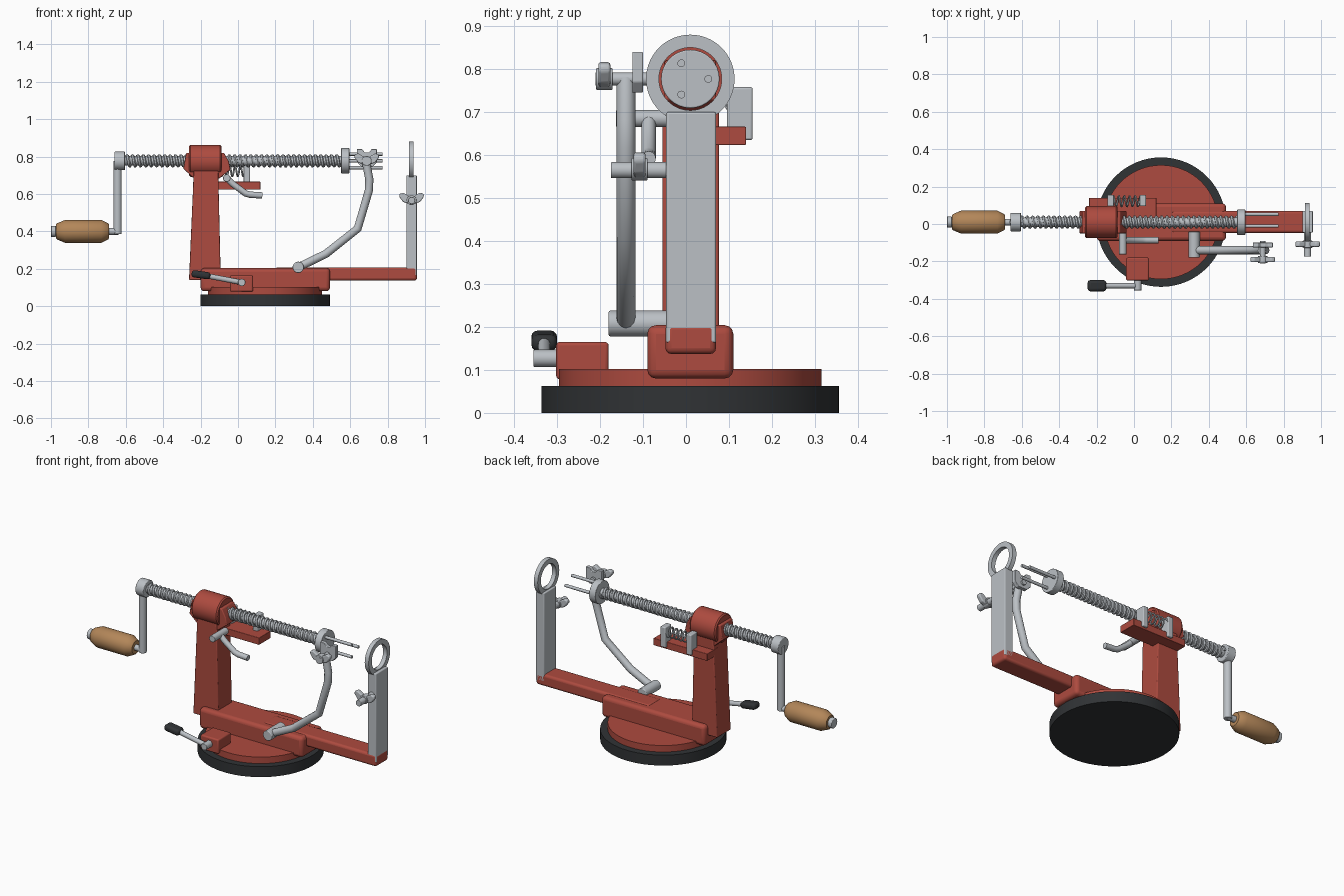
import bpy, bmesh, math
from mathutils import Vector

if "Cube" in bpy.data.objects:
    bpy.data.objects.remove(bpy.data.objects["Cube"])


def material(name, rgb):
    m = bpy.data.materials.new(name)
    m.diffuse_color = (*rgb, 1)
    m.use_nodes = True
    m.node_tree.nodes["Principled BSDF"].inputs["Base Color"].default_value = m.diffuse_color
    return m


RED = material("red_enamel", (0.42, 0.07, 0.05))
BLACK = material("black_rubber", (0.03, 0.033, 0.036))
WOOD = material("wood", (0.45, 0.24, 0.10))
STEEL = material("steel", (0.50, 0.53, 0.56))
AXIS_Y, AXIS_Z = 0.01, 0.777          # centre line of the screw


def finish(ob, name, mat, bevel=0):
    ob.name = name
    ob.data.materials.clear()
    ob.data.materials.append(mat)
    if bevel:
        b = ob.modifiers.new("bevel", 'BEVEL')
        b.width, b.segments, b.limit_method = bevel, 3, 'ANGLE'
    bpy.ops.object.select_all(action='DESELECT')
    ob.select_set(True)
    bpy.context.view_layer.objects.active = ob
    bpy.ops.object.shade_smooth_by_angle(angle=math.radians(35))
    return ob


def from_bmesh(bm, name, mat, bevel=0):
    bmesh.ops.recalc_face_normals(bm, faces=bm.faces)
    me = bpy.data.meshes.new(name)
    bm.to_mesh(me)
    bm.free()
    ob = bpy.data.objects.new(name, me)
    bpy.context.collection.objects.link(ob)
    return finish(ob, name, mat, bevel)


def box(name, lo, hi, mat, bevel=0.005):
    bm = bmesh.new()
    bmesh.ops.create_cube(bm, size=1)
    lo, hi = Vector(lo), Vector(hi)
    for v in bm.verts:
        v.co = (lo + hi) / 2 + v.co * (hi - lo)
    return from_bmesh(bm, name, mat, bevel)


def rod(name, a, b, r, mat=STEEL, sides=32, bevel=0):
    a, b = Vector(a), Vector(b)
    bpy.ops.mesh.primitive_cylinder_add(vertices=sides, radius=r, depth=(b - a).length, location=(a + b) / 2)
    ob = bpy.context.object
    ob.rotation_euler = (b - a).to_track_quat('Z', 'Y').to_euler()
    return finish(ob, name, mat, bevel)


def prism(name, xz, y0, y1, mat, bevel=0):
    """Front-view outline pushed from y0 to y1."""
    bm = bmesh.new()
    f = bm.faces.new([bm.verts.new((x, y0, z)) for x, z in xz])
    ext = bmesh.ops.extrude_face_region(bm, geom=[f])
    vs = [g for g in ext["geom"] if isinstance(g, bmesh.types.BMVert)]
    bmesh.ops.translate(bm, verts=vs, vec=(0, y1 - y0, 0))
    return from_bmesh(bm, name, mat, bevel)


def lathe_x(name, profile, y, z, mat, sides=48, closed=False):
    """Spin (x, radius) points about a line parallel to x."""
    bm = bmesh.new()
    vs = [bm.verts.new((x, y + r, z)) for x, r in profile]
    edges = [bm.edges.new(p) for p in zip(vs, vs[1:] + vs[:1] if closed else vs[1:])]
    bmesh.ops.spin(bm, geom=vs + edges, cent=(0, y, z), axis=(1, 0, 0), angle=math.tau, steps=sides)
    bmesh.ops.remove_doubles(bm, verts=bm.verts, dist=1e-5)
    return from_bmesh(bm, name, mat)


def tube(name, pts, r, mat=STEEL, res=4):
    cu = bpy.data.curves.new(name, 'CURVE')
    cu.dimensions, cu.bevel_depth, cu.bevel_resolution, cu.use_fill_caps = '3D', r, res, True
    sp = cu.splines.new('POLY')
    sp.points.add(len(pts) - 1)
    for p, co in zip(sp.points, pts):
        p.co = (*co, 1)
    ob = bpy.data.objects.new(name, cu)
    bpy.context.collection.objects.link(ob)
    bpy.ops.object.select_all(action='DESELECT')
    ob.select_set(True)
    bpy.context.view_layer.objects.active = ob
    bpy.ops.object.convert(target='MESH')
    return finish(bpy.context.object, name, mat)


def helix(name, x0, x1, y, z, radius, turns, wire, steps=18):
    n = int(turns * steps)
    pts = [(x0 + (x1 - x0) * i / n, y + radius * math.cos(i * math.tau / steps),
            z + radius * math.sin(i * math.tau / steps)) for i in range(n + 1)]
    return tube(name, pts, wire, res=1)


def wing_nut(name, x, y, z):
    rod(name + "_hub", (x, y - 0.019, z), (x, y + 0.019, z), 0.026, bevel=0.003)
    for s, side in ((-1, "left"), (1, "right")):
        outline = [(x + s * dx, z + dz) for dx, dz in
                   ((0.008, -0.022), (0.045, -0.010), (0.066, 0.018), (0.064, 0.034), (0.045, 0.040), (0.008, 0.018))]
        prism(f"{name}_{side}_wing", outline, y - 0.014, y + 0.014, STEEL, 0.006)


# suction base
rod("rubber_base", (0.145, 0.01, 0), (0.145, 0.01, 0.063), 0.346, BLACK, 64)
rod("base_disc", (0.145, 0.01, 0.06), (0.145, 0.01, 0.102), 0.305, RED, 64)
box("body", (-0.2, -0.09, 0.08), (0.492, 0.11, 0.204), RED, 0.02)
box("long_arm", (0.2, -0.048, 0.137), (0.957, 0.07, 0.208), RED, 0.014)

# suction lever
box("lever_block", (-0.042, -0.302, 0.078), (0.08, -0.18, 0.165), RED, 0.008)
rod("lever_pivot", (0.02, -0.355, 0.127), (0.02, -0.29, 0.127), 0.02, bevel=0.003)
rod("lever_rod", (0.02, -0.33, 0.127), (-0.18, -0.33, 0.165), 0.014)
grip = box("lever_grip", (-0.05, -0.03, -0.019), (0.05, 0.03, 0.019), BLACK, 0.015)
grip.location, grip.rotation_euler = (-0.198, -0.33, 0.168), (0, math.radians(8), 0)

# column and screw head
prism("column", [(-0.262, 0.14), (-0.092, 0.14), (-0.106, 0.73), (-0.236, 0.73)], -0.055, 0.077, RED, 0.005)
prism("head_block", [(-0.292, 0.735), (-0.235, 0.683), (-0.1, 0.683), (-0.04, 0.73), (-0.05, 0.775),
                     (-0.075, 0.82), (-0.277, 0.82)], -0.05, 0.07, RED, 0.005)
lathe_x("head_barrel", [(-0.262, 0), (-0.262, 0.078), (-0.255, 0.085), (-0.095, 0.085), (-0.088, 0.078), (-0.088, 0)],
        AXIS_Y, AXIS_Z, RED)

# feed screw with fork
rod("screw_core", (-0.64, AXIS_Y, AXIS_Z), (0.56, AXIS_Y, AXIS_Z), 0.025)
helix("screw_thread", -0.6, 0.55, AXIS_Y, AXIS_Z, 0.027, 40, 0.009)
rod("fork_hub", (0.552, AXIS_Y, AXIS_Z), (0.595, AXIS_Y, AXIS_Z), 0.068, bevel=0.003)
for i in range(3):
    a = i * math.tau / 3
    y, z = AXIS_Y + 0.042 * math.cos(a), AXIS_Z + 0.042 * math.sin(a)
    rod(f"fork_prong_{i + 1}", (0.58, y, z), (0.772, y, z), 0.009, sides=16)

# crank and wooden handle
rod("crank_hub", (-0.66, AXIS_Y, AXIS_Z), (-0.605, AXIS_Y, AXIS_Z), 0.05, bevel=0.004)
rod("crank_arm", (-0.644, AXIS_Y, 0.385), (-0.644, AXIS_Y, AXIS_Z), 0.022, bevel=0.003)
rod("handle_pin", (-0.99, AXIS_Y, 0.4), (-0.64, AXIS_Y, 0.4), 0.018)
rod("handle_cap", (-1.0, AXIS_Y, 0.4), (-0.974, AXIS_Y, 0.4), 0.03, bevel=0.004)
lathe_x("handle_grip", [(-0.972, 0), (-0.972, 0.038), (-0.968, 0.043), (-0.925, 0.061), (-0.73, 0.061),
                        (-0.694, 0.043), (-0.69, 0.038), (-0.69, 0)], AXIS_Y, 0.4, WOOD)

# spring shelf behind the head
box("spring_shelf", (-0.24, 0.03, 0.623), (0.12, 0.14, 0.666), RED, 0.003)
box("spring_post_left", (-0.143, 0.095, 0.635), (-0.108, 0.155, 0.758), STEEL)
box("spring_post_right", (0.03, 0.095, 0.635), (0.064, 0.155, 0.758), STEEL)
helix("shelf_spring", -0.11, 0.035, 0.122, 0.722, 0.028, 5, 0.005)

# release lever in front of the head
rod("release_pivot", (-0.06, -0.163, 0.685), (-0.06, -0.03, 0.685), 0.02, bevel=0.003)
tube("release_lever", [(-0.06, -0.087, 0.685), (-0.03, -0.087, 0.655), (0.04, -0.087, 0.603), (0.065, -0.087, 0.596),
                       (0.13, -0.087, 0.592)], 0.017)

# swinging blade arm
rod("blade_pivot", (0.322, -0.18, 0.208), (0.322, -0.04, 0.208), 0.03, bevel=0.004)
tube("blade_arm", [(0.322, -0.14, 0.208), (0.47, -0.14, 0.28), (0.64, -0.14, 0.415), (0.70, -0.14, 0.62),
                   (0.702, -0.14, 0.68), (0.683, -0.14, 0.777)], 0.022)
rod("blade_bolt", (0.688, -0.21, 0.777), (0.688, -0.09, 0.777), 0.015)
prism("blade_holder", [(0.635, 0.77), (0.66, 0.745), (0.72, 0.745), (0.742, 0.77), (0.742, 0.84), (0.715, 0.84),
                       (0.7, 0.822), (0.678, 0.822), (0.663, 0.84), (0.635, 0.84)], -0.125, -0.1, STEEL, 0.003)
wing_nut("blade_nut", 0.688, -0.19, 0.777)

# end upright with coring ring
box("ring_upright", (0.9, -0.046, 0.163), (0.956, 0.07, 0.7), STEEL)
lathe_x("coring_ring", [(0.913, 0.103), (0.939, 0.103), (0.939, 0.073), (0.913, 0.073)], AXIS_Y, AXIS_Z, STEEL, 64, True)
rod("ring_bolt", (0.928, -0.175, 0.565), (0.928, -0.03, 0.565), 0.019, bevel=0.003)
wing_nut("ring_nut", 0.928, -0.108, 0.567)
